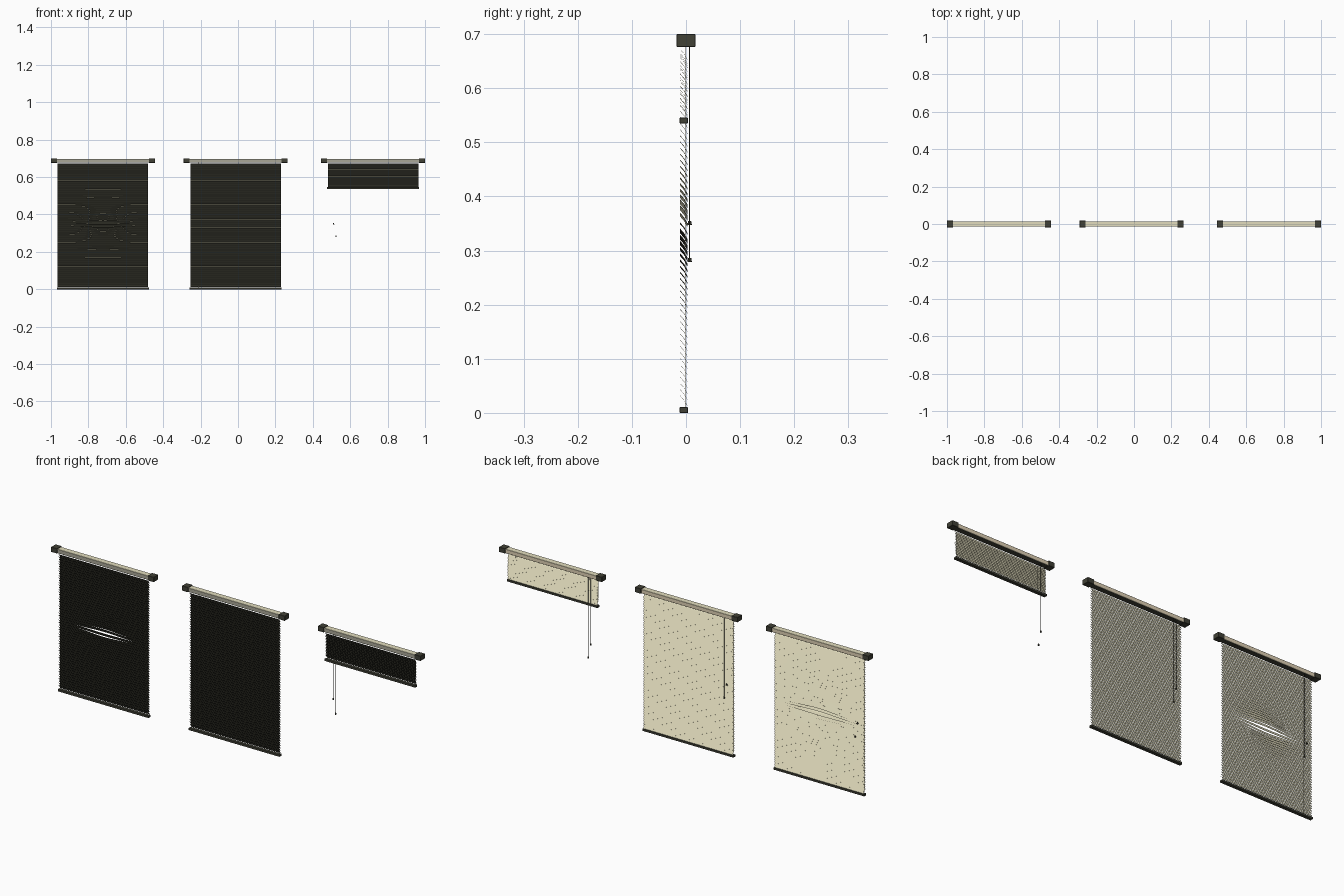
import bpy, bmesh, math

if "Cube" in bpy.data.objects:
    bpy.data.objects.remove(bpy.data.objects["Cube"])

def material(name, rgb):
    m = bpy.data.materials.new(name)
    m.diffuse_color = (*rgb, 1)
    m.use_nodes = True
    m.node_tree.nodes["Principled BSDF"].inputs["Base Color"].default_value = m.diffuse_color
    return m

CREAM = material("cream", (0.76, 0.72, 0.51))
TAN = material("tan", (0.74, 0.64, 0.46))
GREY = material("warm_grey", (0.40, 0.39, 0.31))
DARK = material("dark_olive", (0.053, 0.053, 0.037))

def finish(name, bm, mats):
    bmesh.ops.recalc_face_normals(bm, faces=bm.faces)
    me = bpy.data.meshes.new(name)
    bm.to_mesh(me)
    bm.free()
    for m in mats:
        me.materials.append(m)
    ob = bpy.data.objects.new(name, me)
    bpy.context.collection.objects.link(ob)
    return ob

def box(name, lo, hi, mats, bevel=0.0, by_direction=False):
    bm = bmesh.new()
    bmesh.ops.create_cube(bm, size=1)
    for v in bm.verts:
        v.co = [(a + b) / 2 + c * (b - a) for a, b, c in zip(lo, hi, v.co)]
    if bevel:
        bmesh.ops.bevel(bm, geom=bm.edges[:], offset=bevel, segments=1, affect='EDGES')
    bm.normal_update()
    if by_direction:  # 0 top, 1 back, 2 front, 3 underside
        for f in bm.faces:
            n = f.normal
            f.material_index = 3 if n.z < -0.9 else 1 if n.y > 0.9 else 2 if n.y < -0.9 else 0
    return finish(name, bm, mats)

def rod(name, x, y, z0, z1, r0, r1, mat, sides=6):
    bm = bmesh.new()
    bmesh.ops.create_cone(bm, cap_ends=True, segments=sides, radius1=r0, radius2=r1, depth=z1 - z0)
    bmesh.ops.translate(bm, verts=bm.verts, vec=(x, y, (z0 + z1) / 2))
    return finish(name, bm, [mat])

# slat cross-section: steeply tilted, slightly crowned, pale above and dark below
TILT, CHORD, CROWN, THICK = math.radians(55), 0.0236, 0.0012, 0.0005
SLAT_Y, HALF = -0.004, 0.242

def section():
    pts = []
    for side, order in ((1, (-1, 0, 1)), (-1, (1, 0, -1))):
        for s in order:
            along = s * CHORD / 2
            out = CROWN * (1 - s * s) + side * THICK / 2
            pts.append((SLAT_Y + along * math.cos(TILT) + out * math.sin(TILT),
                        -along * math.sin(TILT) + out * math.cos(TILT)))
    return pts

def slats(name, cx, heights, pried):
    bm = bmesh.new()
    prof = section()
    n = 28 if pried else 1
    for z in heights:
        rings = []
        for i in range(n + 1):
            dx = -HALF + 2 * HALF * i / n
            dz = 0
            if pried:  # slats spread gently apart around a peep hole
                d = z - 0.345
                dz = 0.017 * math.tanh(d / 0.018) * math.exp(-abs(d) / 0.045 - (dx / 0.1) ** 2)
            rings.append([bm.verts.new((cx + dx, y, z + pz + dz)) for y, pz in prof])
        for a, b in zip(rings, rings[1:]):
            for j in range(6):
                k = (j + 1) % 6
                f = bm.faces.new((a[j], a[k], b[k], b[j]))
                f.material_index = 1 if j in (3, 4) else 0
        bm.faces.new(rings[0])
        bm.faces.new(rings[-1])
    return finish(name, bm, [CREAM, DARK])

def blind(tag, cx, bottom, count, pried=False):
    # head rail with end brackets
    box(tag + "_head_rail", (cx - 0.25, -0.0145, 0.677), (cx + 0.25, 0.0145, 0.697),
        [CREAM, TAN, GREY, DARK], 0.001, True)
    for s, side in ((-1, "left"), (1, "right")):
        x0, x1 = sorted((cx + s * 0.245, cx + s * 0.278))
        box(f"{tag}_{side}_bracket", (x0, -0.0175, 0.676), (x1, 0.0175, 0.7), [DARK], 0.001)
        # ladder string
        rod(f"{tag}_{side}_ladder_string", cx + s * 0.2, SLAT_Y + 0.003, bottom + 0.008, 0.68,
            0.0005, 0.0005, CREAM, 4)
    # slats
    z0, z1 = bottom + 0.022, 0.662
    slats(tag + "_slats", cx, [z0 + (z1 - z0) * i / (count - 1) for i in range(count)], pried)
    # bottom rail
    box(tag + "_bottom_rail", (cx - 0.246, -0.012, bottom), (cx + 0.246, 0.004, bottom + 0.0105),
        [DARK], 0.001)
    # pull cords with knobs
    for i, (dx, z) in enumerate(((-0.211, 0.347), (-0.198, 0.279))):
        rod(f"{tag}_pull_cord_{i + 1}", cx + dx, 0.0068, z + 0.005, 0.68, 0.0008, 0.0008, DARK)
        rod(f"{tag}_cord_knob_{i + 1}", cx + dx, 0.0068, z, z + 0.0075, 0.0042, 0.0028, DARK, 8)

blind("pried_blind", -0.722, 0.0, 57, True)
blind("lowered_blind", -0.013, 0.0, 57)
blind("raised_blind", 0.722, 0.535, 15)
